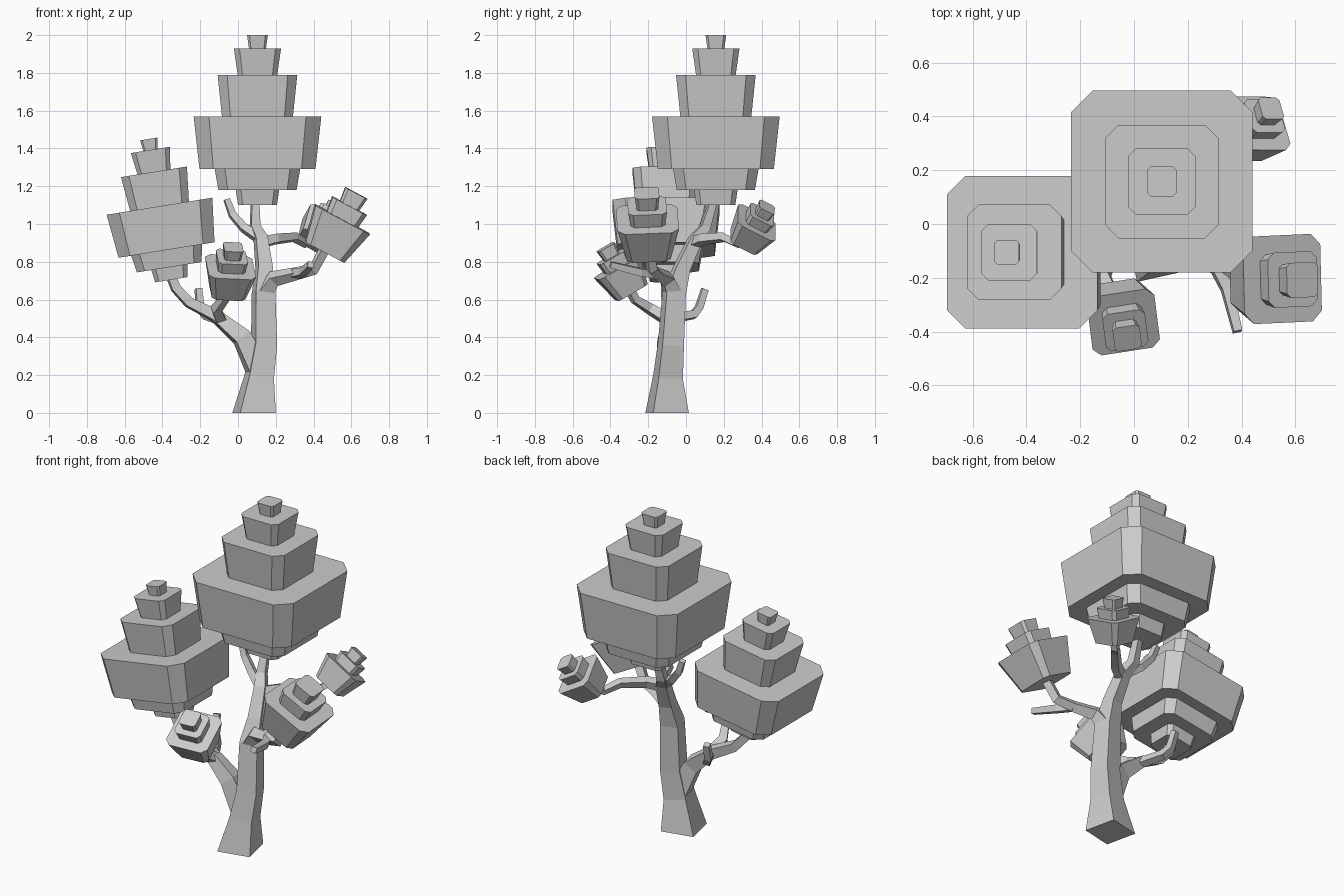
import bpy, bmesh, math
from mathutils import Vector, Matrix, Quaternion

if "Cube" in bpy.data.objects:
    bpy.data.objects.remove(bpy.data.objects["Cube"])

Z = Vector((0, 0, 1))


def finish(bm, name):
    bmesh.ops.recalc_face_normals(bm, faces=bm.faces[:])
    me = bpy.data.meshes.new(name)
    bm.to_mesh(me)
    bm.free()
    ob = bpy.data.objects.new(name, me)
    bpy.context.collection.objects.link(ob)
    return ob


def loft(bm, rings):
    """Skin a list of equal-sized rings and cap both ends."""
    vs = [[bm.verts.new(p) for p in r] for r in rings]
    n = len(vs[0])
    for a, b in zip(vs, vs[1:]):
        for i in range(n):
            j = (i + 1) % n
            bm.faces.new((a[i], a[j], b[j], b[i]))
    bm.faces.new(vs[0][::-1])
    bm.faces.new(vs[-1])


def limb(name, pts, start=None, yaw=12.6):
    """Four-sided tapering limb; pts are (x, y, z, half width)."""
    P = [Vector(p[:3]) for p in pts]
    bm = bmesh.new()
    t0 = start or (P[1] - P[0]).normalized()
    q = Z.rotation_difference(t0) @ Quaternion(Z, math.radians(yaw))
    prev, rings = t0, []
    for i, p in enumerate(P):
        if i:
            a = (p - P[i - 1]).normalized()
            t = (a + (P[i + 1] - p).normalized()).normalized() if i < len(P) - 1 else a
            q = prev.rotation_difference(t) @ q
            prev = t
        w = pts[i][3]
        rings.append([p + q @ Vector((sx * w, sy * w, 0))
                      for sx, sy in ((-1, -1), (1, -1), (1, 1), (-1, 1))])
    loft(bm, rings)
    return finish(bm, name)


def octagon(r, z):
    c = r * 0.76
    return [Vector((x, y, z)) for x, y in
            ((-c, -r), (c, -r), (r, -c), (r, c), (c, r), (-c, r), (-r, c), (-r, -c))]


def foliage(name, tiers, base, top, length, yaw=0):
    """Stack of flared corner-cut boxes from base to top."""
    base, top = Vector(base), Vector(top)
    axis = top - base
    M = (Matrix.Translation(base)
         @ (Z.rotation_difference(axis.normalized())
            @ Quaternion(Z, math.radians(yaw))).to_matrix().to_4x4()
         @ Matrix.Scale(axis.length / length, 4))
    bm = bmesh.new()
    for z0, z1, r0, r1 in tiers:
        loft(bm, [[M @ p for p in octagon(r0, z0)], [M @ p for p in octagon(r1, z1)]])
    return finish(bm, name)


# Foliage tier profiles: bottom z, top z, bottom half width, top half width
BIG = [(0, .08, .103, .115), (.08, .19, .207, .226), (.19, .47, .307, .338),
       (.47, .69, .188, .211), (.69, .83, .105, .125), (.83, .90, .045, .055)]
SMALL = [(0, .196, .115, .162), (.196, .276, .092, .102), (.276, .352, .056, .065)]

foliage("main_foliage", BIG, (.103, .158, 1.10), (.103, .158, 2.0), .90)
foliage("left_foliage", BIG, (-.353, -.105, .705), (-.473, -.105, 1.45), .90)
foliage("right_foliage", SMALL, (.459, -.20, .852), (.626, -.208, 1.164), .352, 2)
foliage("front_foliage", SMALL, (-.057, -.29, .64), (-.025, -.425, .878), .352, 8)
foliage("back_foliage", SMALL, (.40, .305, .905), (.51, .43, 1.09), .352, 8)

# Trunk
limb("trunk", [(.085, -.10, 0, .0965), (.112, -.095, .19, .066), (.138, -.08, .36, .058),
               (.135, -.062, .64, .052), (.138, -.02, .77, .038), (.12, .05, .92, .032),
               (.09, .10, .98, .025), (.09, .15, 1.14, .018)], start=Z)

# Left branch with its twigs
limb("left_branch", [(.10, -.09, .24, .055), (.02, -.10, .40, .045), (-.12, -.09, .515, .03),
                     (-.26, -.10, .585, .025), (-.33, -.105, .66, .023),
                     (-.36, -.105, .74, .023)])
limb("front_branch", [(-.09, -.09, .49, .028), (-.115, -.19, .55, .024),
                      (-.075, -.27, .60, .02), (-.055, -.30, .66, .02)])
limb("left_back_twig", [(-.11, -.07, .50, .022), (-.17, .04, .52, .021),
                        (-.20, .07, .56, .019), (-.21, .10, .655, .017)])

# Right branch with its free twig
limb("right_branch", [(.13, -.06, .62, .045), (.19, -.10, .71, .032), (.30, -.15, .735, .025),
                      (.40, -.18, .76, .023), (.46, -.20, .87, .022)])
limb("right_front_twig", [(.30, -.15, .735, .022), (.345, -.24, .745, .02),
                          (.385, -.40, .785, .016)])

# Upper branches
limb("back_branch", [(.12, .04, .90, .026), (.20, .09, .92, .023), (.30, .20, .93, .02),
                     (.36, .27, .895, .018), (.42, .325, .94, .018)])
limb("upper_left_twig", [(.12, .05, .92, .024), (.03, .09, .98, .02),
                         (-.03, .11, 1.05, .018), (-.06, .12, 1.13, .015)])
